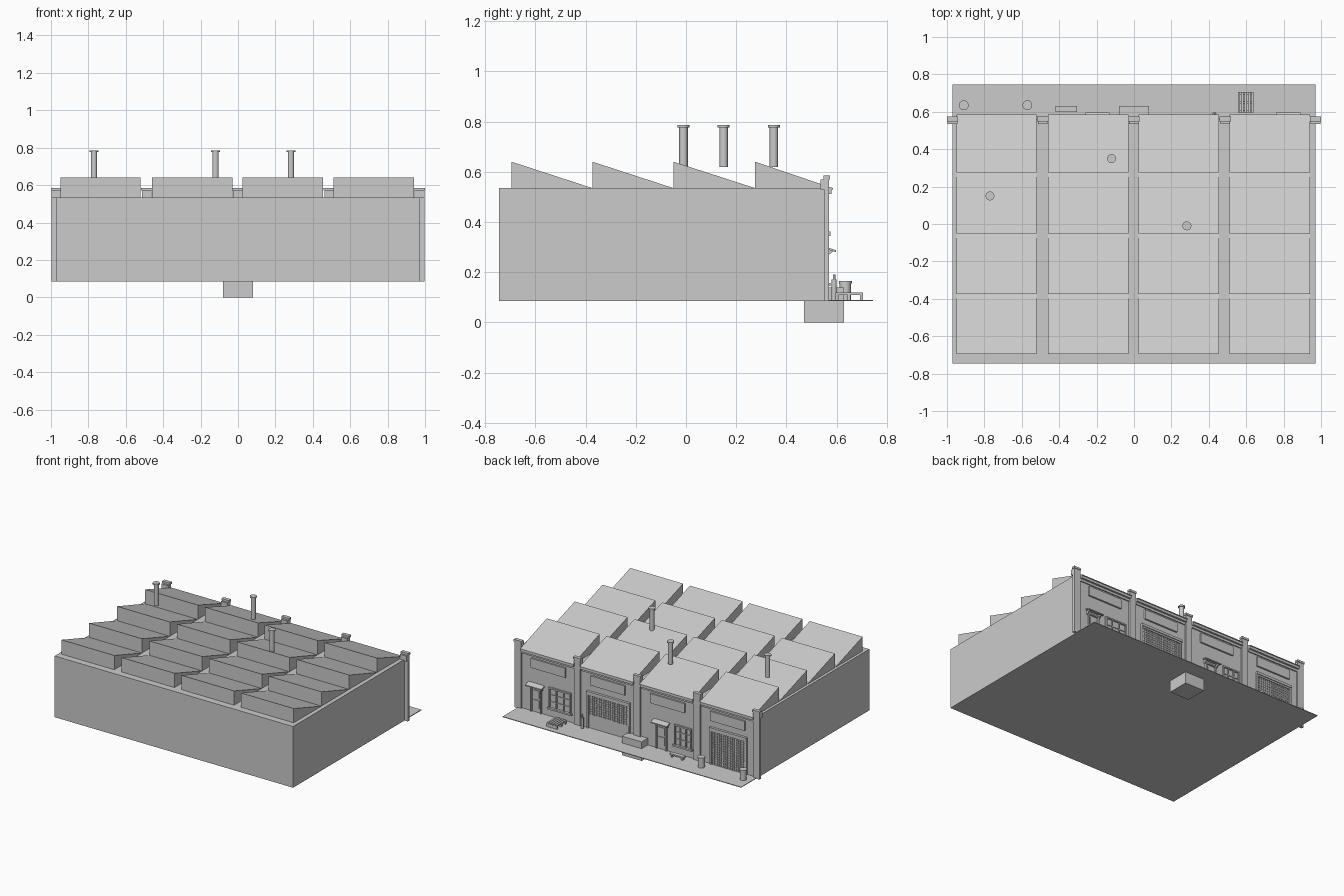
import bpy, bmesh, math
from mathutils import Matrix, Vector

if "Cube" in bpy.data.objects:
    bpy.data.objects.remove(bpy.data.objects["Cube"])

grey = bpy.data.materials.new("plain_grey")
grey.diffuse_color = (0.6, 0.6, 0.6, 1)
grey.use_nodes = True
grey.node_tree.nodes["Principled BSDF"].inputs["Base Color"].default_value = grey.diffuse_color


def finish(name, bm):
    bmesh.ops.recalc_face_normals(bm, faces=bm.faces)
    me = bpy.data.meshes.new(name)
    bm.to_mesh(me)
    bm.free()
    me.materials.append(grey)
    ob = bpy.data.objects.new(name, me)
    bpy.context.collection.objects.link(ob)
    return ob


def boxes(name, items):
    """One object from boxes given as (x0, x1, y0, y1, z0, z1)."""
    bm = bmesh.new()
    for x0, x1, y0, y1, z0, z1 in items:
        m = Matrix.Translation(((x0 + x1) / 2, (y0 + y1) / 2, (z0 + z1) / 2))
        m = m @ Matrix.Diagonal((x1 - x0, y1 - y0, z1 - z0, 1))
        bmesh.ops.create_cube(bm, size=1, matrix=m)
    return finish(name, bm)


def cylinders(name, x, y, parts, sides=16):
    """Stacked upright cylinders given as (radius, z0, z1)."""
    bm = bmesh.new()
    for r, z0, z1 in parts:
        bmesh.ops.create_cone(bm, cap_ends=True, segments=sides, radius1=r, radius2=r,
                              depth=z1 - z0, matrix=Matrix.Translation((x, y, (z0 + z1) / 2)))
    ob = finish(name, bm)
    for p in ob.data.polygons:
        p.use_smooth = abs(p.normal.z) < 0.5
    for e in ob.data.edges:
        a, b = (ob.data.vertices[i].co for i in e.vertices)
        e.use_edge_sharp = abs(a.z - b.z) < 1e-5


def extrude_x(name, profile, x0, x1):
    """Prism with a (y, z) profile running along x."""
    bm = bmesh.new()
    f = bm.faces.new([bm.verts.new((x0, y, z)) for y, z in profile])
    r = bmesh.ops.extrude_face_region(bm, geom=[f])
    bmesh.ops.translate(bm, vec=Vector((x1 - x0, 0, 0)),
                        verts=[g for g in r["geom"] if isinstance(g, bmesh.types.BMVert)])
    return finish(name, bm)


WALL = 0.558      # plane of the decorated wall
BASE = 0.09       # top of the pavement
BAYS = (0.725, 0.24, -0.245, -0.735)

# Main block, pavement and the box set into the ground
boxes("building_block", [(-0.97, 0.97, -0.745, WALL, 0.085, 0.535)])
boxes("pavement", [(-0.97, 0.97, WALL, 0.745, 0.085, BASE)])
boxes("ground_box", [(-0.08, 0.08, 0.47, 0.63, 0, 0.14)])

# Sawtooth roof: four rows in each bay
starts = (-0.695, -0.373, -0.05, 0.275, 0.585)
for cx in BAYS:
    for y0, y1 in zip(starts, starts[1:]):
        extrude_x("roof_tooth", [(y0, 0.53), (y0, 0.64), (y1, 0.535), (y1, 0.53)],
                  cx - 0.215, cx + 0.215)

# Pilasters with caps and back blocks
for cx in (-0.97, -0.488, 0, 0.488, 0.97):
    boxes("pilaster", [(cx - 0.026, cx + 0.026, 0.55, 0.57, 0.085, 0.57),
                       (cx - 0.03, cx + 0.03, 0.548, 0.574, 0.57, 0.585),
                       (cx - 0.026, cx + 0.026, 0.535, 0.55, 0.53, 0.57)])

# Cornice and sign board of each bay
for cx in BAYS:
    boxes("cornice", [(cx - 0.215, cx + 0.215, WALL, 0.58, 0.512, 0.532),
                      (cx - 0.215, cx + 0.215, WALL, 0.566, 0.495, 0.512)])
    boxes("sign_board", [(cx - 0.14, cx + 0.14, WALL, 0.57, 0.41, 0.48)])


def frame(x0, x1, z0, z1, t, y1):
    return [(x0, x0 + t, WALL, y1, z0, z1), (x1 - t, x1, WALL, y1, z0, z1),
            (x0 + t, x1 - t, WALL, y1, z1 - t, z1)]


def door(cx):
    boxes("door", frame(cx - 0.045, cx + 0.045, BASE, 0.275, 0.01, 0.57)
          + [(cx - 0.025, cx + 0.025, WALL, 0.563, 0.12, 0.18),
             (cx - 0.025, cx + 0.025, WALL, 0.563, 0.195, 0.25)])
    # Sloped canopy over the door with two brackets
    extrude_x("door_canopy", [(WALL, 0.30), (0.597, 0.288), (0.597, 0.28), (WALL, 0.292)],
              cx - 0.065, cx + 0.065)
    for s in (-0.05, 0.05):
        extrude_x("canopy_bracket", [(WALL, 0.295), (0.588, 0.285), (WALL, 0.26)],
                  cx + s - 0.004, cx + s + 0.004)


def window(x0, x1):
    parts = frame(x0, x1, 0.155, 0.305, 0.01, 0.57)
    parts.append((x0 - 0.008, x1 + 0.008, WALL, 0.576, 0.145, 0.157))
    for i in (1, 2):
        x = x0 + (x1 - x0) * i / 3
        parts.append((x - 0.004, x + 0.004, WALL, 0.566, 0.157, 0.295))
    for z in (0.20, 0.25):
        parts.append((x0 + 0.01, x1 - 0.01, WALL, 0.564, z - 0.003, z + 0.003))
    boxes("window", parts)


def grille(x0, x1, z0):
    z1 = 0.345
    boxes("gate_frame", frame(x0, x1, BASE, z1, 0.012, 0.57)
          + [(x0, x1, WALL, 0.576, z1, z1 + 0.018)])
    nx, nz = round((x1 - x0) / 0.018), round((z1 - z0) / 0.018)
    parts = []
    for i in range(1, nx):
        x = x0 + (x1 - x0) * i / nx
        parts.append((x - 0.003, x + 0.003, WALL, 0.564, z0, z1 - 0.012))
    for i in range(nz):
        z = z0 + (z1 - z0) * i / nz
        parts.append((x0 + 0.012, x1 - 0.012, WALL, 0.562, z, z + 0.005))
    boxes("gate_grille", parts)


# Doors and windows in the first and third bay, gates in the others
door(0.825)
window(0.54, 0.72)
door(-0.195)
window(-0.44, -0.30)
grille(0.06, 0.41, 0.19)
grille(-0.89, -0.59, BASE)

# Chimneys
for x, y in ((-0.77, 0.15), (-0.12, 0.35), (0.283, -0.01)):
    cylinders("chimney", x, y, [(0.017, 0.62, 0.776), (0.024, 0.776, 0.786)])

# Bins and bollard
for x in (-0.91, -0.57):
    cylinders("bin", x, 0.635, [(0.023, BASE, 0.155), (0.026, 0.155, 0.165)])
cylinders("bollard", 0.43, 0.59, [(0.01, BASE, 0.17), (0.005, 0.17, 0.19)], 12)

# Low bench
boxes("bench", [(-0.42, -0.305, 0.60, 0.63, 0.107, 0.117),
                (-0.41, -0.40, 0.603, 0.627, BASE, 0.107),
                (-0.325, -0.315, 0.603, 0.627, BASE, 0.107)])

# Slatted pallet
slats = [(0.555 + i * 0.018, 0.568 + i * 0.018, 0.595, 0.705, 0.11, 0.12) for i in range(5)]
rails = [(0.555, 0.64, y, y + 0.012, BASE, 0.11) for y in (0.595, 0.644, 0.693)]
boxes("pallet", slats + rails)
